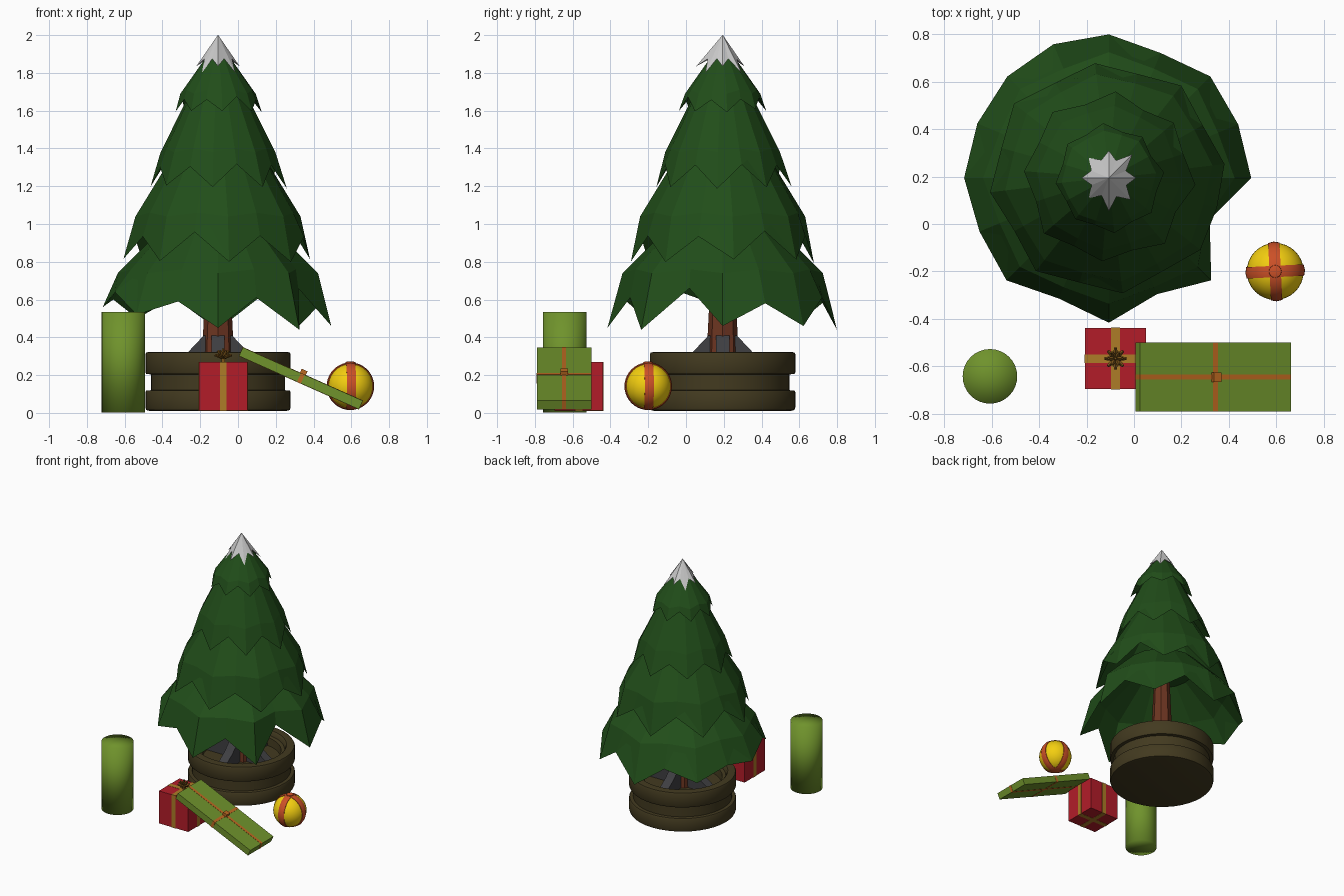
import bpy, bmesh, random
from math import pi, sin, cos, radians, atan2
from mathutils import Matrix, Vector

if "Cube" in bpy.data.objects:
    bpy.data.objects.remove(bpy.data.objects["Cube"])

random.seed(4)
TREE = Vector((-0.106, 0.194, 0))


def mat(name, *rgb):
    m = bpy.data.materials.new(name)
    m.diffuse_color = (*rgb, 1)
    m.use_nodes = True
    m.node_tree.nodes["Principled BSDF"].inputs["Base Color"].default_value = m.diffuse_color
    return m


LEAF = mat("leaf", .015, .075, .01)
BARK = mat("bark", .15, .035, .015)
POT = mat("pot", .055, .042, .014)
IRON = mat("iron", .05, .05, .055)
RED = mat("red", .45, .012, .022)
LIME = mat("lime", .16, .29, .025)
GOLD = mat("gold", .42, .20, .02)
BRONZE = mat("bronze", .20, .09, .01)
ORANGE = mat("orange", .6, .08, .02)
AMBER = mat("amber", .5, .14, .015)
YELLOW = mat("yellow", .9, .62, .005)


def make(name, bm, material=None, loc=(0, 0, 0), rot=(0, 0, 0), smooth=0):
    bmesh.ops.recalc_face_normals(bm, faces=bm.faces)
    me = bpy.data.meshes.new(name)
    bm.to_mesh(me)
    bm.free()
    ob = bpy.data.objects.new(name, me)
    bpy.context.collection.objects.link(ob)
    ob.location, ob.rotation_euler = loc, rot
    if material:
        me.materials.append(material)
    if smooth:
        bpy.ops.object.select_all(action='DESELECT')
        ob.select_set(True)
        bpy.context.view_layer.objects.active = ob
        bpy.ops.object.shade_smooth_by_angle(angle=radians(smooth))
    return ob


def skin(rings, closed=False):
    """Join rings of points with quads; cap both ends or close the loop."""
    bm = bmesh.new()
    vs = [[bm.verts.new(p) for p in r] for r in rings]
    n = len(vs[0])
    pairs = list(zip(vs, vs[1:])) + ([(vs[-1], vs[0])] if closed else [])
    for a, b in pairs:
        for i in range(n):
            j = (i + 1) % n
            bm.faces.new((a[i], a[j], b[j], b[i]))
    if not closed:
        bm.faces.new(vs[0])
        bm.faces.new(vs[-1])
    return bm


def jagged(rs, zs):
    n = len(rs)
    return [(r * cos(2 * pi * i / n), r * sin(2 * pi * i / n), z)
            for i, (r, z) in enumerate(zip(rs, zs))]


def ring(r, z, n):
    return jagged([r] * n, [z] * n)


def lathe(profile, n, closed=False):
    return skin([ring(r, z, n) for r, z in profile], closed)


def add_box(bm, size, centre=(0, 0, 0)):
    bmesh.ops.create_cube(bm, size=1, matrix=Matrix.Translation(centre) @ Matrix.Diagonal((*size, 1)))


# Pot with a groove round the middle and a sunken top
make("pot", lathe([(.36, .01), (.38, .015), (.385, .03), (.385, .11), (.38, .118), (.355, .12),
                   (.355, .204), (.38, .206), (.385, .215), (.385, .31), (.38, .32), (.365, .322),
                   (.325, .322), (.315, .31), (.31, .285), (.285, .28), (.28, .22)], 40),
     POT, TREE, smooth=35)

# Trunk and its four braces
make("trunk", lathe([(.085, .2), (.08, .4), (.07, .6), (.05, 1.1)], 8), BARK, TREE)
for k in range(4):
    prof = [(.05, .21), (.28, .21), (.28, .235), (.16, .32), (.075, .41), (.05, .41)]
    bm = bmesh.new()
    sides = [[bm.verts.new((x, y, z)) for x, z in prof] for y in (-.035, .035)]
    for s in sides:
        bm.faces.new(s)
    for i in range(len(prof)):
        j = (i + 1) % len(prof)
        bm.faces.new((sides[0][i], sides[0][j], sides[1][j], sides[1][i]))
    make(f"trunk_brace_{k}", bm, IRON, TREE, (0, 0, k * pi / 2))

# Foliage tiers: top ring, kinked middle ring, jagged hem, hollow underside
low_r = [.60, .59, .605, .57, .605, .61, .605, .60, .61, .59, .61, .55, .61, .53, .61, .46]
low_z = [.46, .58, .46, .61, .44, .61, .50, .60, .56, .64, .52, .59, .45, .61, .44, .66]
tiers = [((.27, 1.0), (.53, .74), None),
         ((.20, 1.43), (.44, 1.04), (.50, .80, .465, .95)),
         ((.12, 1.75), (.305, 1.38), (.36, 1.20, .325, 1.31)),
         ((.03, 1.93), (.20, 1.69), (.23, 1.60, .205, 1.665))]
for k, (top, mid, hem) in enumerate(tiers):
    rs, zs = low_r, low_z
    if hem:
        tr, tz, vr, vz = hem
        rs = [(vr if i % 2 else tr) * random.uniform(.97, 1.02) for i in range(16)]
        zs = [(vz if i % 2 else tz) + random.uniform(-.04, .04) * tr for i in range(16)]
    # valleys are creased inward between the leaf ridges
    mr = [min(mid[0] * (.94 if i % 2 else 1), rs[i] * .97) for i in range(16)]
    mz = [mid[1] + (.02 if i % 2 else 0) for i in range(16)]
    t = min(.04, top[0] * .6)
    rings = [ring(*top, 16), jagged(mr, mz), jagged(rs, zs), jagged([r - .03 for r in mr], mz),
             ring(top[0] - t, top[1] - .05, 16)]
    make(f"foliage_tier_{k + 1}", skin(rings), LEAF, TREE, (0, 0, (0, .12, -.08, .1)[k]))

# Snow cap, an eight-pointed star
sr = [.115, .078, .14, .08, .115, .082, .12, .08, .115, .078, .12, .08, .14, .085, .13, .08]
sz = [1.835 if i % 4 == 0 else 1.80 if i % 2 == 0 else 1.875 for i in range(16)]
make("snow_cap", skin([ring(.001, 2.0, 16), jagged(sr, sz), ring(.02, 1.9, 16)]), None, TREE)

# Tube present, shaded smooth over its ends
bm = bmesh.new()
bmesh.ops.create_cone(bm, cap_ends=True, cap_tris=True, segments=32, radius1=.115, radius2=.115, depth=.532)
make("tube_present", bm, LIME, (-.607, -.642, .269), smooth=180)

# Red cube present with ribbon and spiky bow
bm = bmesh.new()
add_box(bm, (.257, .257, .257))
C = (-.078, -.567, .14)
make("red_present", bm, RED, C)
bm = bmesh.new()
add_box(bm, (.036, .26, .26))
add_box(bm, (.26, .036, .26))
make("red_present_ribbon", bm, GOLD, C)
bm = bmesh.new()
for tilt, count in ((75, 8), (40, 6), (0, 1)):
    for i in range(count):
        rot = Matrix.Rotation(2 * pi * i / count, 4, 'Z') @ Matrix.Rotation(radians(tilt), 4, 'Y')
        bmesh.ops.create_cone(bm, cap_ends=True, segments=4, radius1=.013, radius2=.006, depth=.05,
                              matrix=rot @ Matrix.Translation((0, 0, .022)))
add_box(bm, (.02, .02, .03), (0, 0, -.012))
make("red_present_bow", bm, BRONZE, (C[0], C[1], .294))

# Flat present leaning on the cube
C, R = (.333, -.645, .183), (0, atan2(.28, .63), 0)
bm = bmesh.new()
add_box(bm, (.695, .29, .05))
make("flat_present", bm, LIME, C, R)
bm = bmesh.new()
add_box(bm, (.697, .022, .053))
add_box(bm, (.022, .292, .053))
add_box(bm, (.034, .04, .03), (0, 0, .033))
make("flat_present_ribbon", bm, AMBER, C, R)

# Ball with two crossed bands and a top knob
C = (.595, -.2, .141)
bm = bmesh.new()
bmesh.ops.create_uvsphere(bm, u_segments=32, v_segments=20, radius=.12)
make("ball", bm, YELLOW, C, smooth=40)
for k in range(2):
    make(f"ball_band_{k + 1}",
         lathe([(.112, -.024), (.121, -.024), (.126, 0), (.121, .024), (.112, .024)], 40, True),
         ORANGE, C, (pi / 2, 0, k * pi / 2 + .05), smooth=40)
make("ball_knob", lathe([(.028, .11), (.026, .128), (.016, .131)], 16), ORANGE, C, smooth=40)
